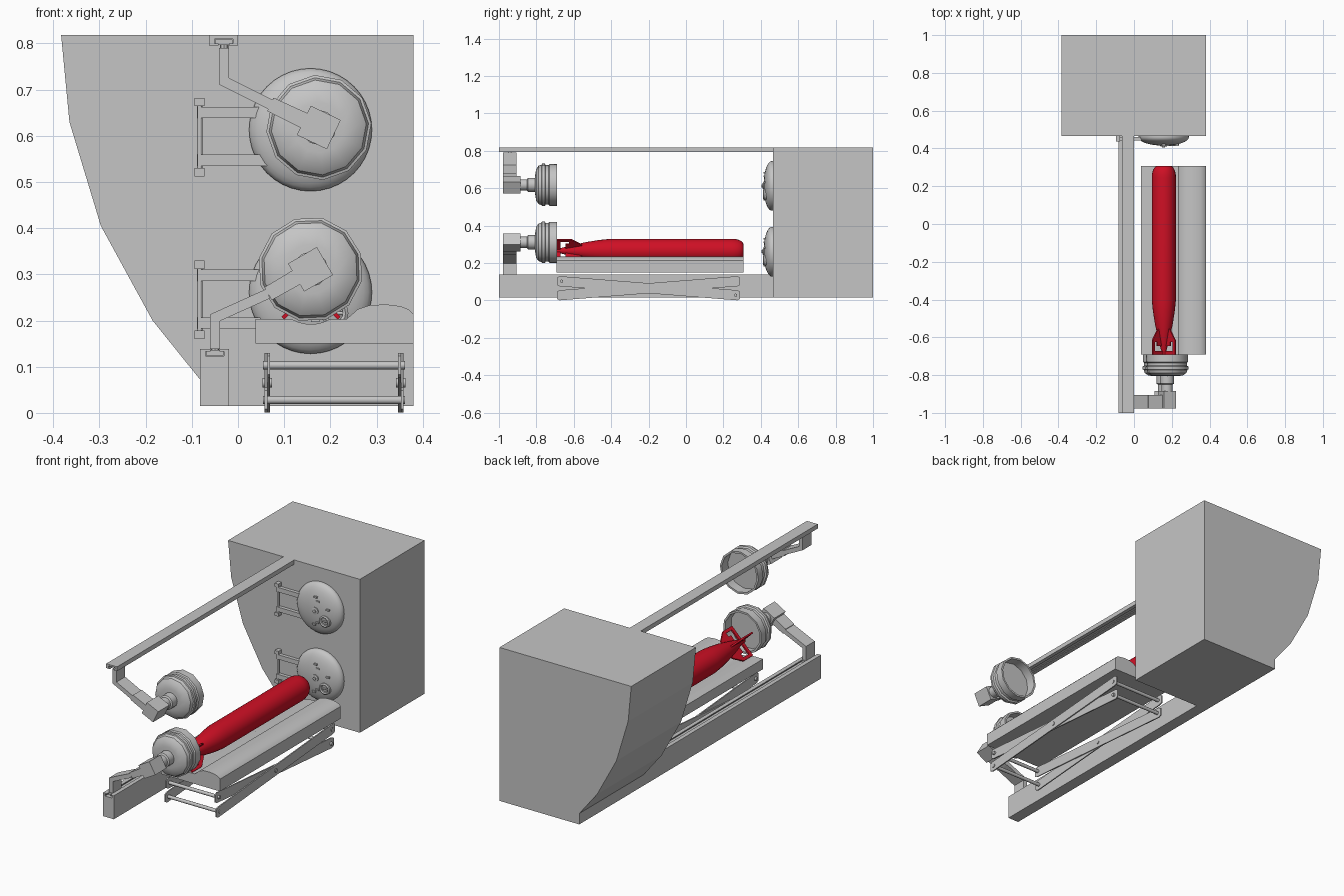
import bpy, bmesh, math
from mathutils import Vector, Matrix

if "Cube" in bpy.data.objects:
    bpy.data.objects.remove(bpy.data.objects["Cube"])


def material(name, rgb):
    m = bpy.data.materials.new(name)
    m.diffuse_color = (*rgb, 1)
    m.use_nodes = True
    m.node_tree.nodes["Principled BSDF"].inputs["Base Color"].default_value = m.diffuse_color
    return m


GREY = material("light grey", (0.56, 0.56, 0.56))
RED = material("red", (0.62, 0.005, 0.018))


def finish(name, bm, mat=GREY, smooth=None):
    bmesh.ops.recalc_face_normals(bm, faces=bm.faces)
    me = bpy.data.meshes.new(name)
    bm.to_mesh(me)
    bm.free()
    me.materials.append(mat)
    ob = bpy.data.objects.new(name, me)
    bpy.context.collection.objects.link(ob)
    if smooth:
        bpy.ops.object.select_all(action='DESELECT')
        ob.select_set(True)
        bpy.context.view_layer.objects.active = ob
        bpy.ops.object.shade_smooth_by_angle(angle=math.radians(smooth))
    return ob


def prism(name, pts, y0, y1, mat=GREY, smooth=None):
    """Extrude an (x, z) outline along y."""
    bm = bmesh.new()
    f = bm.faces.new([bm.verts.new((x, y0, z)) for x, z in pts])
    r = bmesh.ops.extrude_face_region(bm, geom=[f])
    vs = [v for v in r['geom'] if isinstance(v, bmesh.types.BMVert)]
    bmesh.ops.translate(bm, verts=vs, vec=(0, y1 - y0, 0))
    return finish(name, bm, mat, smooth)


def box(name, x0, x1, y0, y1, z0, z1):
    return prism(name, [(x0, z0), (x1, z0), (x1, z1), (x0, z1)], y0, y1)


def lathe(name, prof, cx, cz, n, mat=GREY, smooth=40, turn=0):
    """Spin an (r, y) profile about a lengthwise axis at (cx, cz)."""
    bm = bmesh.new()
    rings = []
    for r, y in prof:
        if r == 0:
            rings.append([bm.verts.new((cx, y, cz))] * n)
        else:
            rings.append([bm.verts.new((cx + r * math.cos(turn + math.tau * i / n), y,
                                        cz + r * math.sin(turn + math.tau * i / n))) for i in range(n)])
    for a, b in zip(rings, rings[1:]):
        for i in range(n):
            j = (i + 1) % n
            bm.faces.new(list(dict.fromkeys((a[i], a[j], b[j], b[i]))))
    return finish(name, bm, mat, smooth)


def rod(name, a, b, r, n=10, mat=GREY):
    a, b = Vector(a), Vector(b)
    d = b - a
    bm = bmesh.new()
    bmesh.ops.create_cone(bm, cap_ends=True, segments=n, radius1=r, radius2=r, depth=d.length,
                          matrix=Matrix.Translation((a + b) / 2) @ d.to_track_quat('Z', 'Y').to_matrix().to_4x4())
    return finish(name, bm, mat, 40)


def strip(name, path, widths, y0, y1):
    """Bent flat bar following an (x, z) path with mitred joints."""
    P = [Vector(p) for p in path]
    left, right = [], []
    for i, p in enumerate(P):
        d1 = (p - P[max(i - 1, 0)]).normalized()
        d2 = (P[min(i + 1, len(P) - 1)] - p).normalized()
        d = (d1 + d2).normalized()
        k = d.dot(d1 if d1.length else d2)
        off = Vector((-d.y, d.x)) * widths[i] / 2 / k
        left.append(p + off)
        right.append(p - off)
    return prism(name, [tuple(p) for p in left + right[::-1]], y0, y1)


# Hull section with curved flank
prism("hull_section", [(-.383, .818), (.38, .818), (.38, .015), (-.082, .015), (-.082, .072),
                       (-.185, .2), (-.297, .405), (-.365, .63)], .465, 1.0)

# Slotted guide rails
prism("lower_rail", [(-.082, .015), (-.019, .015), (-.019, .138), (-.04, .138), (-.04, .133), (-.03, .133),
                     (-.03, .123), (-.07, .123), (-.07, .133), (-.06, .133), (-.06, .138), (-.082, .138)], -1, .465)
prism("upper_rail", [(-.063, .818), (0, .818), (0, .795), (-.02, .795), (-.02, .8), (-.011, .8), (-.011, .81),
                     (-.051, .81), (-.051, .8), (-.042, .8), (-.042, .795), (-.063, .795)], -1, .465)

# Tube doors with hinges, hub, hand ring and small fittings
DOOR_X, R = .157, .133
for tag, dz in (("upper", .613), ("lower", .261)):
    prof = [(R, .465), (R, .459)] + [(R * math.cos(t), .459 - .044 * math.sin(t))
                                     for t in (math.radians(a) for a in range(10, 90, 10))] + [(0, .415)]
    lathe(tag + "_door", prof, DOOR_X, dz, 40)
    lathe(tag + "_door_hub", [(.018, .425), (.018, .411), (.008, .409), (.008, .404), (0, .404)], DOOR_X, dz, 16)
    lathe(tag + "_door_ring", [(.018, .432), (.018, .416), (.024, .412), (.03, .416), (.03, .437)],
          DOOR_X + .052, dz - .045, 16)
    rod(tag + "_ring_bar", (DOOR_X + .03, .42, dz - .045), (DOOR_X + .075, .42, dz - .045), .004)
    for k, (bx, bz) in enumerate(((0, .07), (.012, .05), (.07, .02), (-.01, -.075), (.01, -.06))):
        box(f"{tag}_door_lug_{k}", DOOR_X + bx - .009, DOOR_X + bx + .009, .414, .445, dz + bz - .004, dz + bz + .004)
    for k, s in enumerate((.037, -.066)):
        box(f"{tag}_hinge_arm_{k}", -.088, .08, .442, .46, dz + s - .012, dz + s + .012)
    rod(tag + "_hinge_pin", (-.083, .45, dz - .098), (-.083, .45, dz + .066), .006)
    for k, s in enumerate((-.101, .051)):
        box(f"{tag}_hinge_mount_{k}", -.094, -.073, .438, .465, dz + s, dz + s + .018)

# Loading caps on bent arms that ride in the rails
ARMS = {"upper": (.175, .618, [(-.03, .79), (-.03, .718), (.07, .668), (.175, .618)], (-.05, -.012, .797, .809), .08),
        "lower": (.157, .311, [(-.05, .138), (-.05, .206), (.065, .258), (.157, .311)], (-.069, -.031, .124, .136), .3)}
for tag, (cx, cz, path, car, turn) in ARMS.items():
    box(tag + "_carriage", car[0], car[1], -.978, -.906, car[2], car[3])
    rod(tag + "_carriage_stem", (path[0][0], -.942, (car[2] + car[3]) / 2),
        (path[0][0], -.942, path[1][1]), .009, 8)
    strip(tag + "_arm", path[:3], (.022, .022, .022), -.978, -.906)
    strip(tag + "_arm_sleeve", path[2:], (.032, .036), -.978, -.906)
    a, b = Vector(path[2]), Vector(path[3])
    d = (b - a).normalized() * .036
    strip(tag + "_arm_head", [tuple(b - d), tuple(b + d)], (.07, .07), -.978, -.885)
    lathe(tag + "_cap_neck", [(0, -.89), (.03, -.89), (.03, -.85), (.038, -.845), (.038, -.80)], cx, cz, 12)
    lathe(tag + "_cap", [(0, -.806), (.055, -.806), (.085, -.801), (.103, -.788), (.108, -.772), (.114, -.77),
                         (.114, -.755), (.106, -.75), (.106, -.735), (.112, -.73), (.112, -.69), (.102, -.69),
                         (.102, -.74), (0, -.74)], cx, cz, 12, smooth=35, turn=turn)

# Loading table with cradle groove and raised side
TX, TZ = .158, .266
groove = [(TX + .078 * math.cos(math.radians(a)), TZ + .074 * math.sin(math.radians(a)))
          for a in range(-120, -55, 10)]
prism("loading_table", [(.038, .15), (.38, .15), (.38, .214), (.37, .224), (.352, .231), (.32, .235), (.285, .233),
                        (.26, .225), (.235, .203)] + groove[::-1] + [(.08, .203), (.038, .203)], -.692, .307, smooth=25)

# Scissor lift under the table
Y0, Y1, ZL, ZH = -.665, .265, .028, .103
for side, s in (("left", 1), ("right", -1)):
    for k, (za, zb) in enumerate(((ZL, ZH), (ZH, ZL))):
        x = (.0605 if s == 1 else .3555) + s * k * .006
        bm = bmesh.new()
        ring = []
        for y, z, h in ((Y0 - .025, za, .02), (Y0 - .01, za, .027), (Y1 + .01, zb, .027), (Y1 + .025, zb, .02)):
            ring.append((y, z, h))
        pts = [(y, z - h) for y, z, h in ring] + [(y, z + h) for y, z, h in ring[::-1]]
        f = bm.faces.new([bm.verts.new((x - .003, y, max(z, 0))) for y, z in pts])
        r = bmesh.ops.extrude_face_region(bm, geom=[f])
        bmesh.ops.translate(bm, verts=[v for v in r['geom'] if isinstance(v, bmesh.types.BMVert)], vec=(.006, 0, 0))
        finish(f"{side}_scissor_bar_{k}", bm)
for k, (y, z) in enumerate(((Y0, ZL), (Y0, ZH), (Y1, ZL), (Y1, ZH))):
    rod(f"scissor_rod_{k}", (.054, y, z), (.362, y, z), .009)
for k, x in enumerate((.0635, .3525)):
    rod(f"scissor_pivot_{k}", (x - .01, -.2, .0655), (x + .01, -.2, .0655), .01)

# Torpedo body with rounded nose and tapered tail
nose = [(.035 + .029 * math.sin(math.radians(a)), .307 - .062 * (1 - math.cos(math.radians(a))))
        for a in range(0, 91, 15)]
lathe("torpedo_body", [(0, .307)] + nose + [(.064, -.4), (.058, -.46), (.047, -.53), (.034, -.59), (.022, -.64),
                                            (.014, -.67), (0, -.672)], TX, TZ, 24, RED)

# Four open-framed tail fins
FIN = [(.025, -.545), (.052, -.565), (.086, -.615), (.086, -.69), (.012, -.69), (.012, -.672),
       (.07, -.672), (.07, -.625), (.05, -.625), (.05, -.645), (.018, -.645)]
for k in range(4):
    a = math.radians(45 + 90 * k)
    u, w = Vector((math.cos(a), 0, math.sin(a))), Vector((-math.sin(a), 0, math.cos(a)))
    bm = bmesh.new()
    f = bm.faces.new([bm.verts.new(Vector((TX, y, TZ)) + u * r - w * .004) for r, y in FIN])
    g = bmesh.ops.extrude_face_region(bm, geom=[f])
    bmesh.ops.translate(bm, verts=[v for v in g['geom'] if isinstance(v, bmesh.types.BMVert)], vec=w * .008)
    finish(f"tail_fin_{k}", bm, RED)

# Propeller hub
rod("propeller_hub", (TX, -.70, TZ), (TX, -.66, TZ), .013, 12, RED)
